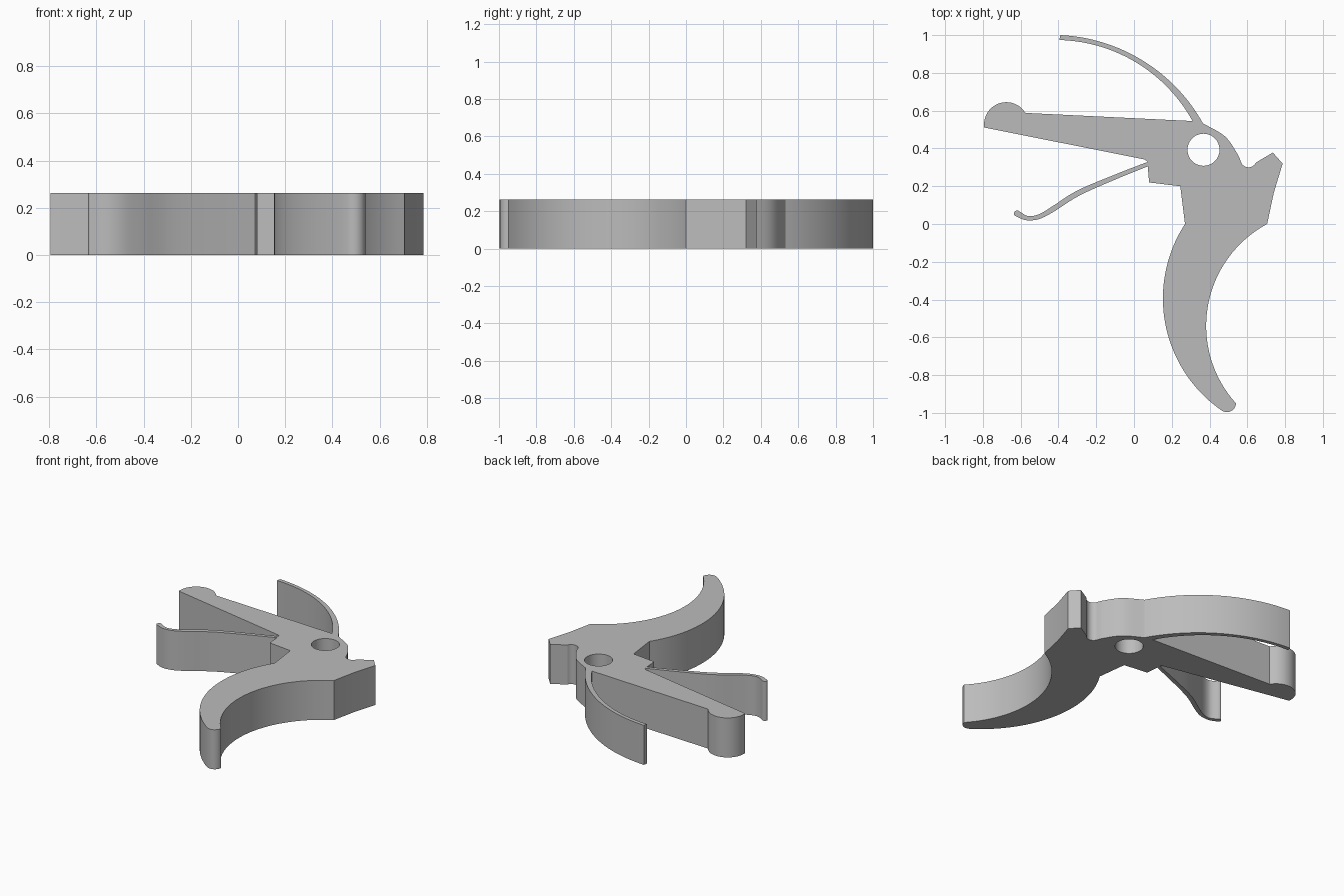
import bpy
import math
from mathutils import Vector
from mathutils.geometry import interpolate_bezier

HEIGHT = 0.263

cube = bpy.data.objects.get("Cube")
if cube:
    bpy.data.objects.remove(cube, do_unlink=True)


def arc(a, b, c, steps=24):
    """Circular arc from a through b to c."""
    a, b, c = Vector(a), Vector(b), Vector(c)
    u, v = b - a, c - a
    d = 2 * (u.x * v.y - u.y * v.x)
    uu, vv = u.length_squared, v.length_squared
    centre = a + Vector((v.y * uu - u.y * vv, u.x * vv - v.x * uu)) / d
    r = (a - centre).length
    t0, t1 = (math.atan2(p.y - centre.y, p.x - centre.x) for p in (a, c))
    sweep = (t1 - t0) % math.tau
    if d < 0:
        sweep -= math.tau
    angles = [t0 + sweep * i / steps for i in range(steps + 1)]
    return [centre + r * Vector((math.cos(t), math.sin(t))) for t in angles]


def smooth(points, steps=6):
    """Smooth curve passing through all the points."""
    p = [Vector(q).to_3d() for q in points]
    p = [2 * p[0] - p[1]] + p + [2 * p[-1] - p[-2]]
    result = []
    for i in range(1, len(p) - 2):
        h1 = p[i] + (p[i + 1] - p[i - 1]) / 6
        h2 = p[i + 1] - (p[i + 2] - p[i]) / 6
        result += interpolate_bezier(p[i], h1, h2, p[i + 1], steps + 1)
    return [q.to_2d() for q in result]


def line(*points):
    return [Vector(q) for q in points]


outline = []
# Upper spring, outer edge
outline += arc((-0.39, 1.0), (0.0, 0.892), (0.365, 0.533), 32)
# Pivot shoulder and sear notch
outline += smooth([(0.365, 0.533), (0.48, 0.465), (0.545, 0.375), (0.57, 0.32)])
outline += arc((0.57, 0.32), (0.605, 0.3), (0.645, 0.325), 10)
outline += line((0.735, 0.378), (0.787, 0.32), (0.74, 0.165), (0.705, 0.0))
# Curved finger grip with rounded tip
outline += arc((0.705, 0.0), (0.382, -0.53), (0.54, -0.95), 32)
outline += arc((0.54, -0.95), (0.515, -0.99), (0.465, -0.988), 8)
outline += arc((0.465, -0.988), (0.153, -0.39), (0.27, 0.0), 32)
# Stepped block below the pivot
outline += line((0.245, 0.2), (0.08, 0.22))
# Lower spring, under edge, rounded tip and upper edge
outline += smooth([(0.073, 0.305), (-0.1, 0.235), (-0.29, 0.15), (-0.42, 0.068),
                   (-0.5, 0.027), (-0.57, 0.02), (-0.63, 0.043)])
outline += arc((-0.63, 0.043), (-0.632, 0.065), (-0.612, 0.07), 6)
outline += smooth([(-0.612, 0.07), (-0.56, 0.042), (-0.5, 0.053), (-0.43, 0.095),
                   (-0.3, 0.177), (-0.1, 0.262), (0.073, 0.329)])
# Long lever with round head
outline += line((0.055, 0.342), (-0.794, 0.511))
outline += arc((-0.794, 0.525), (-0.677, 0.645), (-0.575, 0.588), 20)
# Upper spring, inner edge
outline += arc((0.31, 0.545), (0.0, 0.862), (-0.395, 0.974), 32)

# Pivot hole
hole = [Vector((0.368, 0.393)) + 0.085 * Vector((math.cos(t), math.sin(t)))
        for t in (math.tau * i / 48 for i in range(48))]

# Fill and extrude the profile
curve = bpy.data.curves.new("trigger_profile", 'CURVE')
curve.dimensions = '2D'
curve.fill_mode = 'BOTH'
curve.extrude = HEIGHT / 2
for loop in (outline, hole):
    pts = [p for i, p in enumerate(loop) if (p - loop[i - 1]).length > 0.002]
    spline = curve.splines.new('POLY')
    spline.points.add(len(pts) - 1)
    for point, p in zip(spline.points, pts):
        point.co = (p.x, p.y, 0, 1)
    spline.use_cyclic_u = True

trigger = bpy.data.objects.new("trigger_lever", curve)
bpy.context.collection.objects.link(trigger)
trigger.location.z = HEIGHT / 2

# Plain grey finish
grey = bpy.data.materials.new("plain grey")
grey.use_nodes = True
colour = (0.5, 0.5, 0.5, 1)
grey.diffuse_color = colour
grey.node_tree.nodes["Principled BSDF"].inputs["Base Color"].default_value = colour
curve.materials.append(grey)

# Turn into a welded mesh with crisp rims
bpy.ops.object.select_all(action='DESELECT')
trigger.select_set(True)
bpy.context.view_layer.objects.active = trigger
bpy.ops.object.convert(target='MESH')
bpy.ops.object.mode_set(mode='EDIT')
bpy.ops.mesh.select_all(action='SELECT')
bpy.ops.mesh.remove_doubles(threshold=0.0005)
bpy.ops.mesh.normals_make_consistent(inside=False)
bpy.ops.object.mode_set(mode='OBJECT')
bpy.ops.object.shade_smooth_by_angle(angle=math.radians(25))
